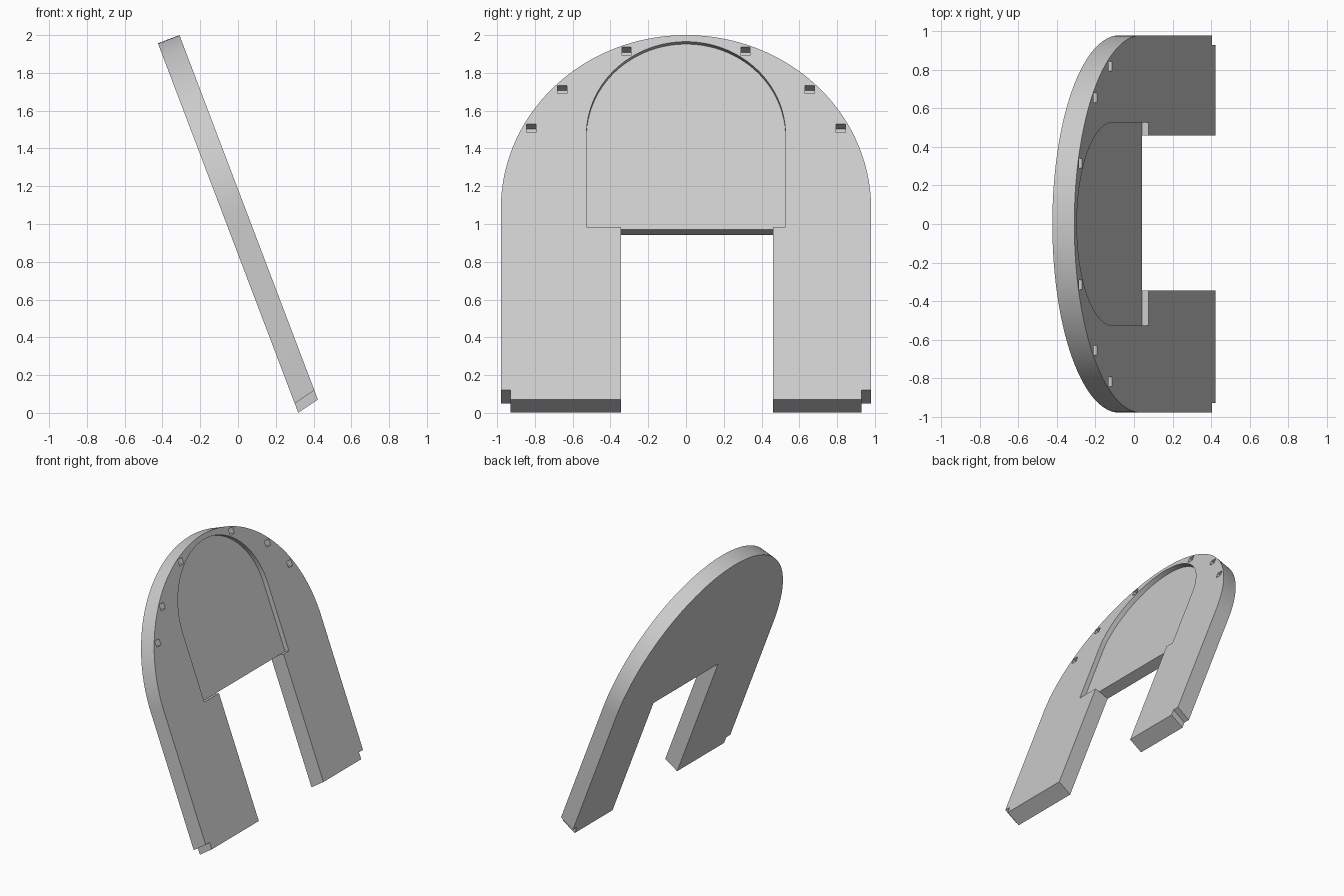
import bpy, bmesh, math
from mathutils import Matrix

cube = bpy.data.objects.get("Cube")
if cube:
    bpy.data.objects.remove(cube, do_unlink=True)

TILT = math.radians(20.8)
THICK = 0.122        # slab thickness
RADIUS = 0.98        # outer arch
POCKET_R = 0.527     # recessed arch
POCKET_DEPTH = 0.037
SILL = -1.086        # top of the opening, measured down from the apex
FOOT = -2.064        # bottom of the legs on the front face
STEP = 0.053         # raised outer corner of each foot


def arch(radius, apex, steps):
    """Half circle from +radius over the apex to -radius."""
    return [(radius * math.cos(math.pi * i / steps),
             apex - radius + radius * math.sin(math.pi * i / steps))
            for i in range(steps + 1)]


def prism(name, profile, low, high):
    """Extrude a flat profile between two depths."""
    bm = bmesh.new()
    base = bm.faces.new([bm.verts.new((u, v, low)) for u, v in profile])
    grown = bmesh.ops.extrude_face_region(bm, geom=[base])["geom"]
    bmesh.ops.translate(bm, vec=(0, 0, high - low),
                        verts=[g for g in grown if isinstance(g, bmesh.types.BMVert)])
    bmesh.ops.recalc_face_normals(bm, faces=bm.faces)
    mesh = bpy.data.meshes.new(name)
    bm.to_mesh(mesh)
    bm.free()
    obj = bpy.data.objects.new(name, mesh)
    bpy.context.collection.objects.link(obj)
    return obj


def box(name, u0, u1, v0, v1, low, high):
    return prism(name, [(u0, v0), (u1, v0), (u1, v1), (u0, v1)], low, high)


# Arched slab with two legs and stepped outer corners
lip = RADIUS - 0.05
left_leg = [(-RADIUS, FOOT + STEP), (-lip, FOOT + STEP), (-lip, FOOT),
            (-0.345, FOOT), (-0.345, SILL)]
right_leg = [(0.46, SILL), (0.46, FOOT), (lip, FOOT),
             (lip, FOOT + STEP), (RADIUS, FOOT + STEP)]
panel = prism("arched_panel", left_leg + right_leg + arch(RADIUS, 0, 96), -THICK, 0)

# Slanted feet: the rear edge reaches lower than the front edge
for v in panel.data.vertices:
    if v.co.y < FOOT + STEP + 0.01 and v.co.z < -THICK / 2:
        v.co.y -= 0.028

# Cutters: recessed arch and six small slots along the rim
cutters = [prism("pocket_cutter",
                 [(-POCKET_R, SILL), (POCKET_R, SILL)] + arch(POCKET_R, -0.037, 64),
                 -POCKET_DEPTH, 0.1)]
for u, height in ((0.315, 1.915), (0.655, 1.712), (0.82, 1.508)):
    v = (height - 2) / math.cos(TILT)
    for side in (-1, 1):
        cutters.append(box("slot_cutter", side * u - 0.025, side * u + 0.025,
                           v - 0.024, v + 0.024, -0.08, 0.1))

for cutter in cutters:
    cutter.hide_render = True
    mod = panel.modifiers.new("cut", "BOOLEAN")
    mod.operation = "DIFFERENCE"
    mod.solver = "EXACT"
    mod.object = cutter

# Bake the cuts and drop the cutters
bpy.context.view_layer.update()
graph = bpy.context.evaluated_depsgraph_get()
baked = bpy.data.meshes.new_from_object(panel.evaluated_get(graph))
panel.modifiers.clear()
panel.data = baked
for cutter in cutters:
    bpy.data.objects.remove(cutter, do_unlink=True)

# Lean the panel: width along y, height leaning toward -x, recess facing +x
c, s = math.cos(TILT), math.sin(TILT)
baked.transform(Matrix(((0, -s, c, -0.31),
                        (1, 0, 0, 0),
                        (0, c, s, 2.0),
                        (0, 0, 0, 1))))

# Single grey material
grey = bpy.data.materials.new("light_grey")
grey.use_nodes = True
colour = (0.6, 0.6, 0.6, 1)
grey.diffuse_color = colour
grey.node_tree.nodes["Principled BSDF"].inputs["Base Color"].default_value = colour
baked.materials.clear()
baked.materials.append(grey)

# Smooth the curved rims, keep edges crisp
bpy.ops.object.select_all(action="DESELECT")
panel.select_set(True)
bpy.context.view_layer.objects.active = panel
bpy.ops.object.shade_smooth_by_angle(angle=math.radians(30))
